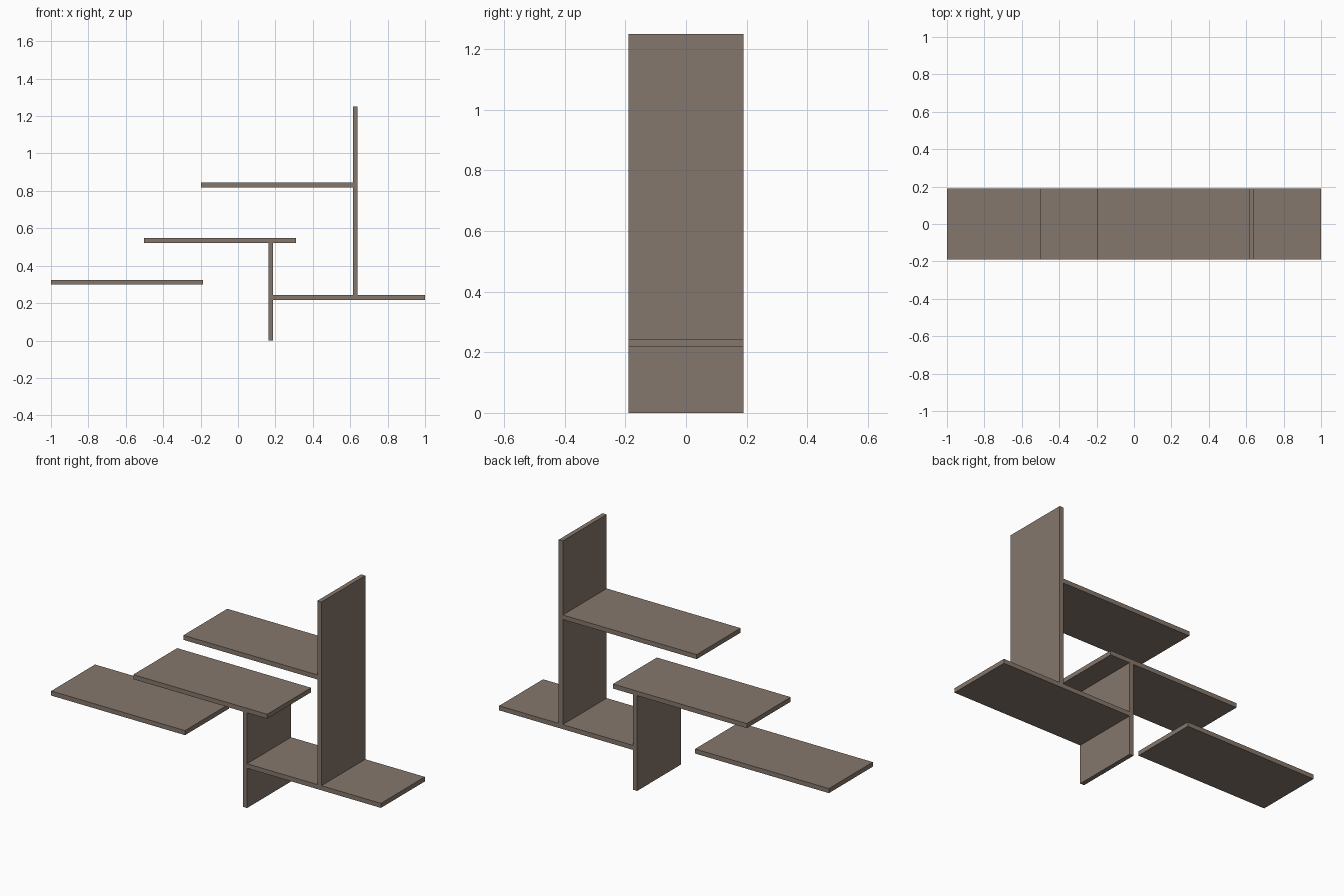
import bpy

if "Cube" in bpy.data.objects:
    bpy.data.objects.remove(bpy.data.objects["Cube"])

T = 0.025      # board thickness
D = 0.38       # board depth
L = 0.812      # shelf length

wood = bpy.data.materials.new("taupe wood")
wood.diffuse_color = (0.235, 0.185, 0.15, 1)
wood.use_nodes = True
wood.node_tree.nodes["Principled BSDF"].inputs["Base Color"].default_value = wood.diffuse_color


def board(name, x0, x1, z0, z1):
    """Flat rectangular panel spanning the full depth."""
    bpy.ops.mesh.primitive_cube_add(size=1, location=((x0 + x1) / 2, 0, (z0 + z1) / 2))
    ob = bpy.context.object
    ob.name = name
    ob.scale = (x1 - x0, D, z1 - z0)
    bpy.ops.object.transform_apply(location=False, rotation=False, scale=True)
    ob.data.materials.append(wood)


# horizontal shelves: name, left end, underside height
for name, x, z in [("left_shelf", -1.0, 0.299),
                   ("middle_shelf", -0.502, 0.522),
                   ("upper_shelf", -0.198, 0.819),
                   ("right_shelf", 1 - L, 0.218)]:
    board(name, x, x + L, z, z + T)

# upright panels: name, left face, bottom, top
for name, x, z0, z1 in [("short_upright", 1 - L - T, 0.0, 0.522),
                        ("tall_upright", L - 0.198, 0.243, 1.25)]:
    board(name, x, x + T, z0, z1)
